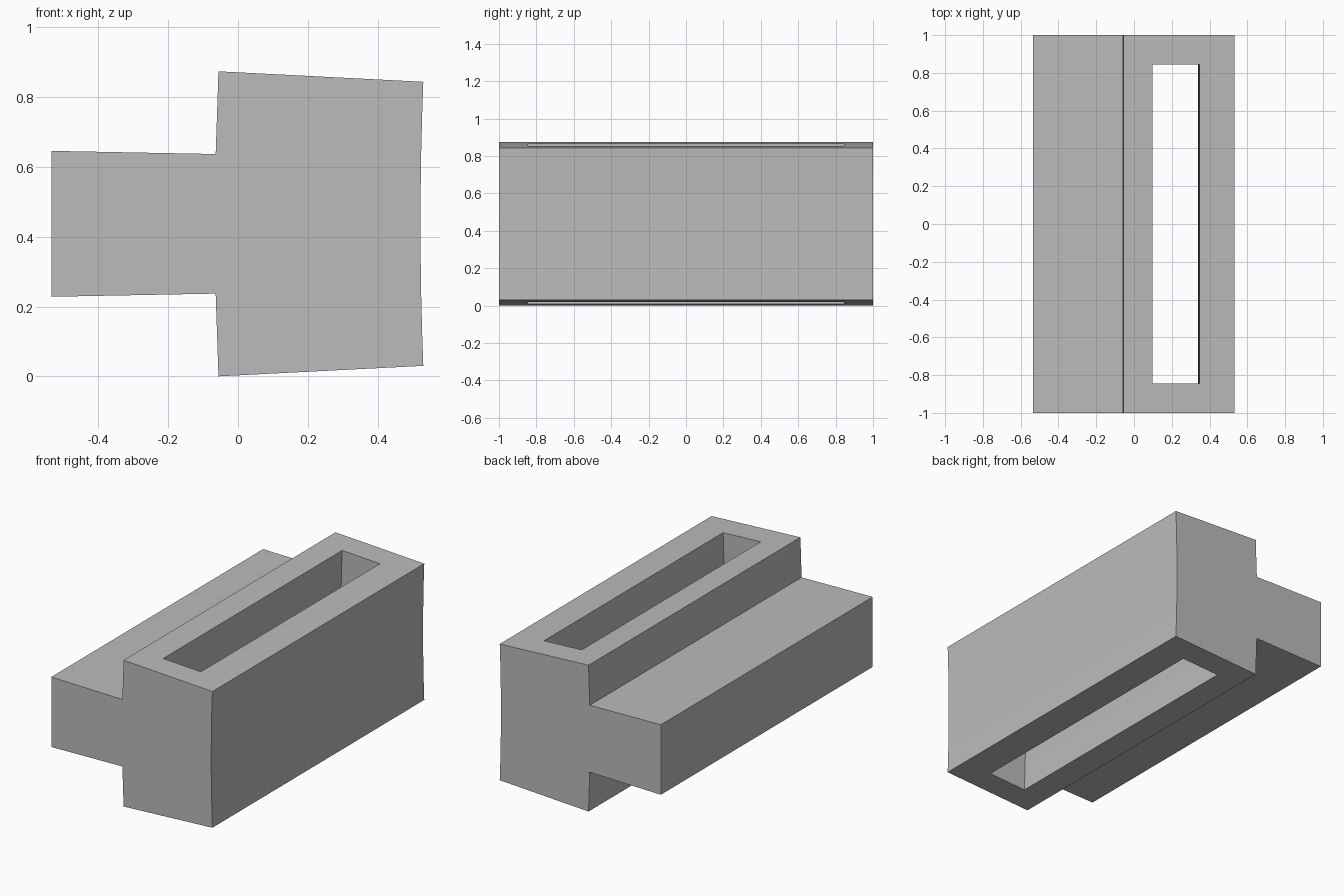
import bpy, bmesh

cube = bpy.data.objects.get("Cube")
if cube:
    bpy.data.objects.remove(cube, do_unlink=True)

MID = 0.437      # height of the horizontal symmetry plane
HALF = 0.407     # half height of the bowed outer wall
BOW = 0.008      # how far the walls bend inward at mid height
STEPS = 8

grey = bpy.data.materials.new("plain_grey")
grey.use_nodes = True
colour = (0.5, 0.5, 0.5, 1)
grey.diffuse_color = colour
grey.node_tree.nodes["Principled BSDF"].inputs["Base Color"].default_value = colour


def bowed_wall(x, reach):
    """Points running top to bottom along a slightly bowed wall."""
    pts = []
    for i in range(STEPS + 1):
        h = reach * (1 - 2 * i / STEPS)
        pts.append((x + BOW * (h / HALF) ** 2, MID + h))
    return pts


def prism(name, profile, half_length):
    """Extrude an x-z profile along y."""
    bm = bmesh.new()
    face = bm.faces.new([bm.verts.new((x, -half_length, z)) for x, z in profile])
    new = bmesh.ops.extrude_face_region(bm, geom=[face])["geom"]
    moved = [g for g in new if isinstance(g, bmesh.types.BMVert)]
    bmesh.ops.translate(bm, verts=moved, vec=(0, 2 * half_length, 0))
    bmesh.ops.recalc_face_normals(bm, faces=bm.faces)
    mesh = bpy.data.meshes.new(name)
    bm.to_mesh(mesh)
    bm.free()
    mesh.materials.append(grey)
    obj = bpy.data.objects.new(name, mesh)
    bpy.context.collection.objects.link(obj)
    return obj


# Stepped body: narrow ledge on one side, tall block on the other
upper = [(-0.534, 0.646), (-0.064, 0.637), (-0.056, 0.874)]
lower = [(x, 2 * MID - z) for x, z in reversed(upper)]
body = prism("stepped_body", upper + bowed_wall(0.523, HALF) + lower, 1.0)

# Long slot running right through the tall block
slot = bowed_wall(0.338, 0.5) + bowed_wall(0.088, 0.5)[::-1]
cutter = prism("slot_cutter", slot, 0.845)
cutter.hide_render = True
cut = body.modifiers.new("slot", 'BOOLEAN')
cut.operation = 'DIFFERENCE'
cut.solver = 'EXACT'
cut.object = cutter

# Apply the cut and drop the helper
bpy.context.view_layer.objects.active = body
body.select_set(True)
bpy.ops.object.modifier_apply(modifier=cut.name)
bpy.data.objects.remove(cutter, do_unlink=True)
bpy.ops.object.shade_smooth_by_angle()
